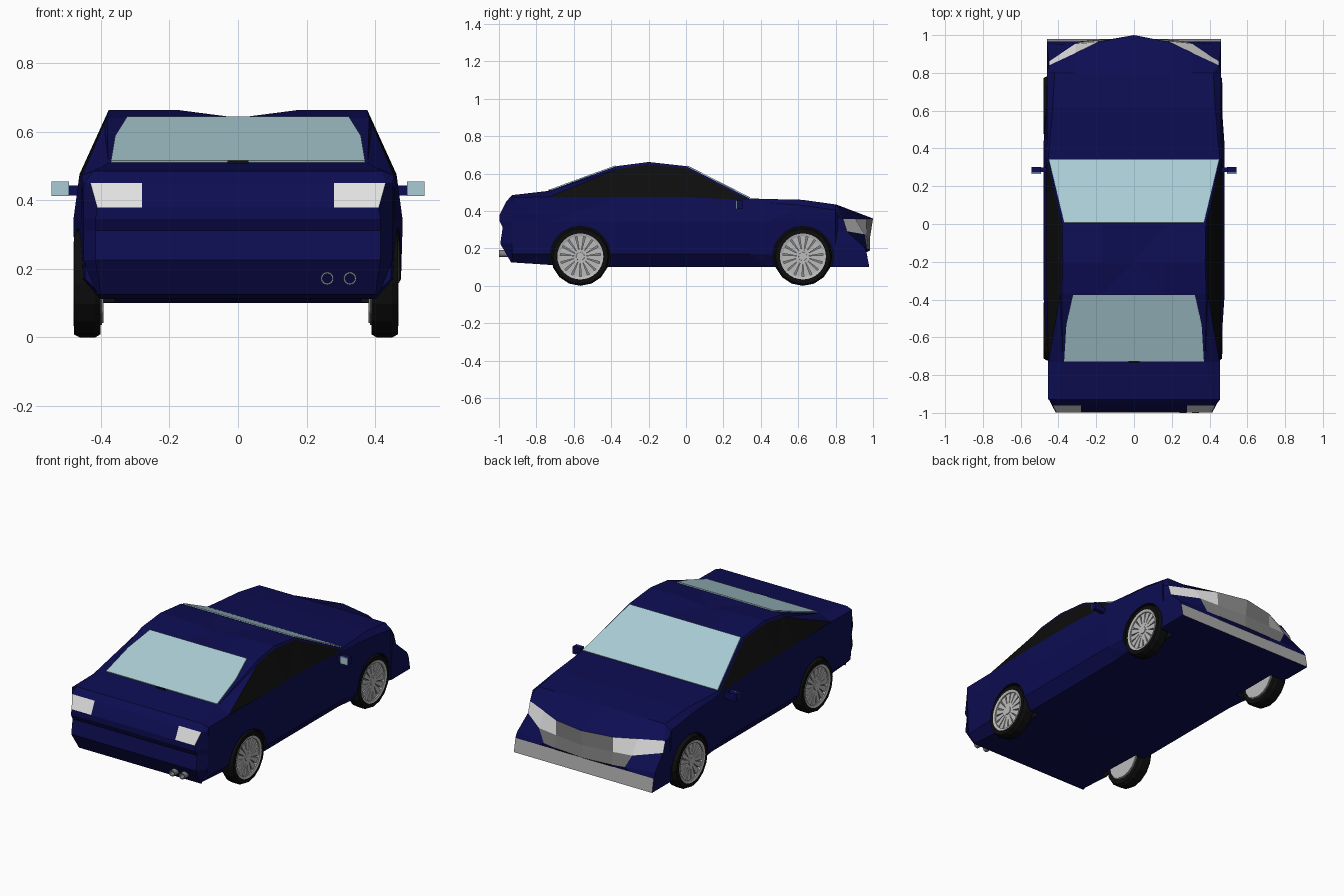
import bpy, bmesh, math
from mathutils import Matrix, Vector

default = bpy.data.objects.get("Cube")
if default:
    bpy.data.objects.remove(default, do_unlink=True)


def material(name, red, green, blue):
    mat = bpy.data.materials.new(name)
    mat.use_nodes = True
    colour = (red, green, blue, 1)
    mat.diffuse_color = colour
    shader = next(n for n in mat.node_tree.nodes if n.type == 'BSDF_PRINCIPLED')
    shader.inputs["Base Color"].default_value = colour
    return mat


navy = material("navy paint", .004, .004, .085)
black = material("black rubber", .004, .004, .004)
glass = material("pale blue glass", .4, .6, .66)
white = material("white lamp", .75, .75, .75)
silver = material("silver alloy", .5, .5, .5)
chrome = material("grey chrome", .4, .4, .4)
grille_grey = material("grille grey", .24, .24, .24)


def finish(name, bm, *mats):
    bmesh.ops.recalc_face_normals(bm, faces=bm.faces)
    mesh = bpy.data.meshes.new(name)
    bm.to_mesh(mesh)
    bm.free()
    for mat in mats:
        mesh.materials.append(mat)
    obj = bpy.data.objects.new(name, mesh)
    bpy.context.collection.objects.link(obj)
    return obj


def mirrored(half):
    """Complete a half row that ends on the centre line."""
    return half + [(-x, y, z) for x, y, z in reversed(half[:-1])]


def skin(name, halves, rule, *mats):
    """Closed grid of mirrored rows; rule(row, column) picks the material."""
    bm = bmesh.new()
    grid = [[bm.verts.new(p) for p in mirrored(half)] for half in halves]
    last = len(grid[0]) - 1
    for r in range(len(grid) - 1):
        for c in range(last):
            a, b = grid[r], grid[r + 1]
            face = bm.faces.new((a[c], a[c + 1], b[c + 1], b[c]))
            face.material_index = rule(r, min(c, last - 1 - c))
    rim = grid[0] + [row[-1] for row in grid[1:-1]]
    rim += grid[-1][::-1] + [row[0] for row in grid[-2:0:-1]]
    bm.faces.new(rim)
    return finish(name, bm, *mats)


def plate(name, outline, mat, thickness=.006):
    """Thin slab raised from an outline along its normal."""
    bm = bmesh.new()
    face = bm.faces.new([bm.verts.new(p) for p in outline])
    face.normal_update()
    lift = face.normal * thickness * (1 if face.normal.z > 0 else -1)
    top = bmesh.ops.extrude_face_region(bm, geom=[face])["geom"]
    bmesh.ops.translate(bm, vec=lift, verts=[v for v in top if isinstance(v, bmesh.types.BMVert)])
    return finish(name, bm, mat)


def box(name, low, high, mat):
    bm = bmesh.new()
    low, high = Vector(low), Vector(high)
    bmesh.ops.create_cube(bm, size=1, matrix=Matrix.Translation((low + high) / 2)
                          @ Matrix.Diagonal((*(high - low), 1)))
    return finish(name, bm, mat)


def lathe(name, profile, centre, mat, axis='X', side=1, steps=16):
    """Spin a closed (radius, along) profile round the X or Y axis."""
    bm = bmesh.new()
    rings = []
    for i in range(steps):
        t = math.tau * i / steps
        ring = []
        for r, d in profile:
            p = (side * d, r * math.cos(t), r * math.sin(t))
            if axis == 'Y':
                p = (p[1], p[0], p[2])
            ring.append(bm.verts.new(Vector(centre) + Vector(p)))
        rings.append(ring)
    n = len(profile)
    for i in range(steps):
        a, b = rings[i - 1], rings[i]
        for k in range(n):
            bm.faces.new((a[k - 1], a[k], b[k], b[k - 1]))
    bmesh.ops.remove_doubles(bm, verts=bm.verts, dist=1e-5)
    return finish(name, bm, mat)


# Main shell: y, floor x, floor z, side x, shoulder x, shoulder z, top x, top z, window height
stations = [
    (-.93, .4, .125, .45, .455, .472, .42, .485, .3),
    (-.73, .4, .112, .456, .455, .475, .378, .508, .03),
    (-.37, .42, .1, .48, .462, .475, .382, .64, .9),
    (-.2, .42, .1, .48, .462, .475, .377, .662, .93),
    (0, .42, .1, .48, .462, .475, .38, .64, .93),
    (.34, .42, .1, .48, .462, .457, .455, .467, .03),
    (.44, .43, .1, .478, .46, .445, .445, .464, .3),
    (.62, .45, .1, .465, .46, .43, .43, .46, .3),
    (.8, .455, .1, .46, .46, .405, .42, .435, .3),
]
bm = bmesh.new()
rings = []
for y, floor_x, floor_z, side_x, sh_x, sh_z, top_x, top_z, f in stations:
    sill = Vector((sh_x, y, sh_z)).lerp(Vector((top_x, y, top_z)), f)
    dip = .022 if top_z > .65 else 0
    half = [(floor_x, y, floor_z), (side_x - .005, y, .17), (side_x, y, .34),
            (sh_x, y, sh_z), tuple(sill), (top_x, y, top_z),
            (.17, y, top_z), (0, y, top_z - dip)]
    rings.append([bm.verts.new(p) for p in mirrored(half)])
count = len(rings[0])
for s in range(len(rings) - 1):
    for k in range(count):
        a, b = rings[s], rings[s + 1]
        face = bm.faces.new((a[k - 1], a[k], b[k], b[k - 1]))
        # side windows fill the band above the shoulder along the cabin
        if k in (4, count - 4) and 1 <= s <= 4:
            face.material_index = 1
bm.faces.new(rings[0])
bm.faces.new(rings[-1])
bmesh.ops.triangulate(bm, faces=[f for f in bm.faces if len(f.verts) == 4])
body = finish("body_shell", bm, navy, black)

# Wheel arches cut from the shell
axles = {"rear": -.565, "front": .625}
for y in axles.values():
    for side in (-1, 1):
        cutter = lathe("arch_cutter", [(0, .36), (.162, .36), (.162, .6), (0, .6)],
                       (0, y, .157), black, side=side, steps=20)
        cutter.hide_render = True
        cut = body.modifiers.new("arch", 'BOOLEAN')
        cut.object = cutter
        cut.solver = 'EXACT'
        cut.material_mode = 'TRANSFER'
        bpy.context.view_layer.objects.active = body
        bpy.ops.object.modifier_apply(modifier=cut.name)
        bpy.data.objects.remove(cutter, do_unlink=True)

# Nose: bonnet, lip, lamps and grille, bumper, chrome strip, floor
def flat(xs, y, z):
    return [(x, y, z) for x in xs]

cols = (.46, .31, .19, 0)
nose = [
    [(.46, .8, .405), (.42, .8, .435)] + flat(cols[1:], .8, .436),
    [(.46, .81, .37), (.45, .84, .357), (.31, .905, .357), (.19, .963, .357), (0, 1, .36)],
    [(.46, .81, .3), (.45, .86, .292), (.31, .955, .275), (.19, .967, .27), (0, .985, .265)],
    [(.46, .8, .22), (.46, .95, .21), (.27, .967, .2), (.19, .975, .195), (0, .985, .19)],
    [(.46, .8, .18)] + flat(cols, .965, .18),
    [(.46, .8, .1)] + flat(cols, .98, .1),
    [(.455, .8, .1)] + flat(cols, .8, .1),
]

def nose_rule(row, col):
    if row == 1 and col in (1, 2):
        return 1
    if (row, col) in ((1, 3), (2, 2), (2, 3)):
        return 2
    return 3 if row == 4 and col > 0 else 0

skin("nose", nose, nose_rule, navy, white, grille_grey, chrome)

# Tail: deck edge, lamps, creased bumper
tail = [[(.455, -.93, .472)] + flat((.42, .275, 0), -.93, .485)]
for x, y, z in ((.43, -.962, .45), (.41, -.997, .378), (.415, -.997, .345),
                (.415, -.98, .312), (.415, -.993, .225), (.4, -.935, .125)):
    tail.append([(.45 if z > .2 else .41, -.93, z)] + flat((x, .28, 0), y, z))
skin("tail", tail, lambda row, col: int(row == 1 and col == 1), navy, white)

# Windscreen and rear window
plate("windscreen", [(-.45, .34, .468), (.45, .34, .468), (.37, .005, .638), (-.37, .005, .638)], glass)
plate("rear_window", [(-.37, -.725, .51), (.37, -.725, .51), (.358, -.53, .582), (.323, -.375, .638),
                      (-.323, -.375, .638), (-.358, -.53, .582)], glass)
box("brake_lamp", (-.03, -.735, .505), (.03, -.72, .516), black)

# Wheels: tyre, rim barrel, outer ring and spokes
tyre = [(.12, .395), (.148, .395), (.157, .41), (.157, .455), (.148, .472), (.12, .472)]
for end, y in axles.items():
    for side in (-1, 1):
        label = end + ("_left" if side > 0 else "_right")
        hub = (-.006, y, .157)
        lathe(label + "_tyre", tyre, hub, black, side=side)
        lathe(label + "_rim", [(0, .39), (.121, .39), (.121, .452), (0, .452)], hub, grille_grey, side=side)
        lathe(label + "_inner_disc", [(0, .386), (.115, .386), (.115, .39), (0, .39)], hub, silver, side=side)
        lathe(label + "_ring", [(.108, .45), (.123, .45), (.123, .474), (.108, .47)], hub, silver, side=side, steps=32)
        lathe(label + "_cap", [(0, .45), (.026, .45), (.022, .468), (0, .468)], hub, silver, side=side)
        bm = bmesh.new()
        for i in range(15):
            turn = Matrix.Rotation(math.tau * i / 15, 4, 'X')
            spoke = bmesh.ops.create_cube(bm, size=1)["verts"]
            for v in spoke:
                width = .036 if v.co.z > 0 else .01
                v.co = Vector((side * (.457 + v.co.x * .014), v.co.y * width, .066 + v.co.z * .092))
                v.co = turn @ v.co + Vector(hub)
        finish(label + "_spokes", bm, silver)

# Door mirrors
for side, label in ((1, "left"), (-1, "right")):
    def across(a, b):
        return sorted((side * a, side * b))
    for part, (x0, x1), y, z, mat in (
            ("mirror_arm", across(.455, .5), (.275, .3), (.413, .443), navy),
            ("mirror_shell", across(.492, .543), (.272, .302), (.412, .455), navy),
            ("mirror_glass", across(.492, .543), (.266, .272), (.412, .455), glass)):
        box(label + "_" + part, (x0, y[0], z[0]), (x1, y[1], z[1]), mat)

# Twin exhaust pipes
for i, x in enumerate((.26, .326)):
    lathe(f"exhaust_pipe_{i}", [(.014, -1), (.019, -1), (.019, -.9), (.014, -.9)],
          (x, 0, .172), grille_grey, axis='Y')
